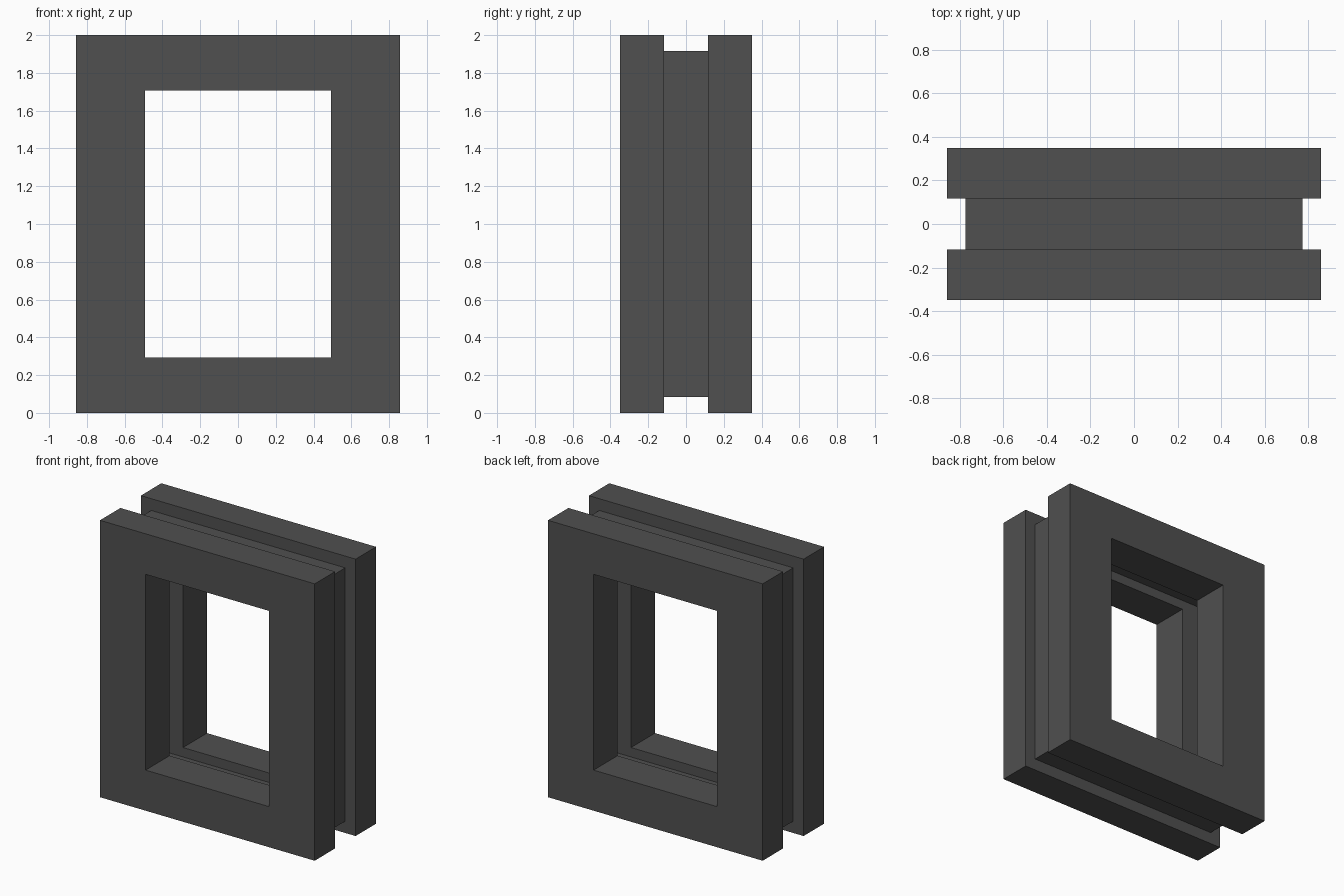
import bpy, bmesh

if "Cube" in bpy.data.objects:
    bpy.data.objects.remove(bpy.data.objects["Cube"])

# Cross-section of the frame at y < 0: half width, half height, y
half = [
    (0.635, 0.775, -0.077),   # inner channel floor
    (0.493, 0.707, -0.077),   # inner lip
    (0.493, 0.707, -0.35),    # opening edge, front face
    (0.858, 1.0, -0.35),      # outer edge, front face
    (0.858, 1.0, -0.117),     # outer lip
    (0.775, 0.915, -0.117),   # outer channel floor
]
# Mirror the section to the rear half
profile = half + [(w, h, -y) for w, h, y in reversed(half)]

# Sweep the section round the four mitred corners
bm = bmesh.new()
rings = [[bm.verts.new((sx * w, y, 1 + sz * h)) for w, h, y in profile]
         for sx, sz in ((1, 1), (-1, 1), (-1, -1), (1, -1))]
n = len(profile)
for c in range(4):
    a, b = rings[c], rings[(c + 1) % 4]
    for i in range(n):
        j = (i + 1) % n
        bm.faces.new((a[i], a[j], b[j], b[i]))
bmesh.ops.recalc_face_normals(bm, faces=bm.faces[:])

mesh = bpy.data.meshes.new("window_frame")
bm.to_mesh(mesh)
bm.free()
frame = bpy.data.objects.new("window_frame", mesh)
bpy.context.collection.objects.link(frame)

# Dark grey finish
mat = bpy.data.materials.new("dark_grey")
mat.diffuse_color = (0.08, 0.08, 0.08, 1)
mat.use_nodes = True
mat.node_tree.nodes["Principled BSDF"].inputs["Base Color"].default_value = mat.diffuse_color
mesh.materials.append(mat)
